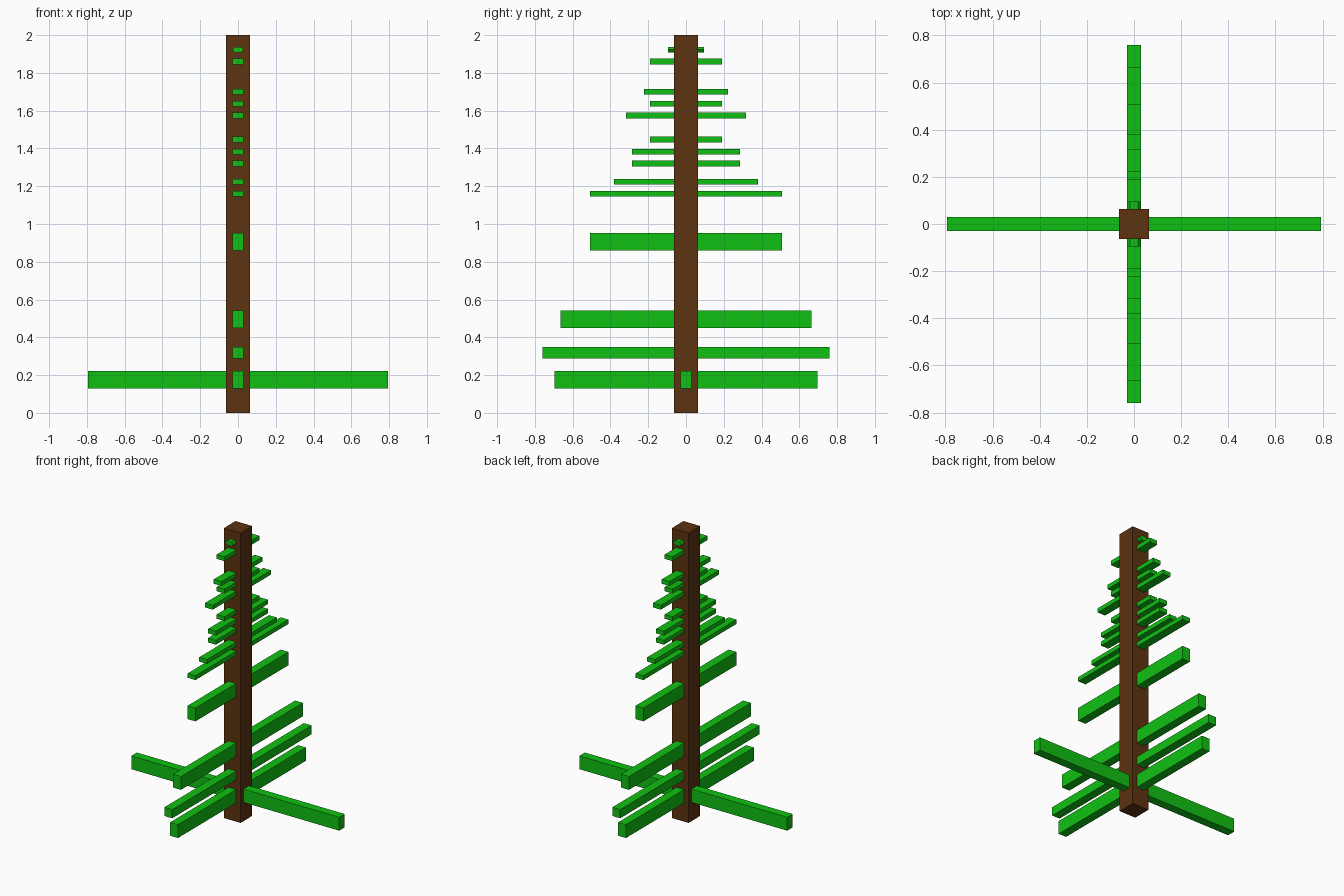
import bpy, bmesh, math
from mathutils import Matrix, Vector

cube = bpy.data.objects.get("Cube")
if cube:
    bpy.data.objects.remove(cube, do_unlink=True)


def make_material(name, color):
    mat = bpy.data.materials.new(name)
    mat.use_nodes = True
    mat.diffuse_color = color
    mat.node_tree.nodes["Principled BSDF"].inputs["Base Color"].default_value = color
    return mat


brown = make_material("bark_brown", (0.107, 0.033, 0.005, 1))
green = make_material("branch_green", (0.005, 0.53, 0.006, 1))


def add_prism(name, profile, half_length, z, mat, along_x=False):
    """Extrude an (x, z) profile along y, or along x when asked."""
    bm = bmesh.new()
    verts = [bm.verts.new((x, -half_length, h)) for x, h in profile]
    face = bm.faces.new(verts)
    ext = bmesh.ops.extrude_face_region(bm, geom=[face])
    moved = [v for v in ext["geom"] if isinstance(v, bmesh.types.BMVert)]
    bmesh.ops.translate(bm, verts=moved, vec=Vector((0, 2 * half_length, 0)))
    if along_x:
        bmesh.ops.rotate(bm, verts=bm.verts, matrix=Matrix.Rotation(math.pi / 2, 3, 'Z'))
    bmesh.ops.recalc_face_normals(bm, faces=bm.faces)
    mesh = bpy.data.meshes.new(name)
    bm.to_mesh(mesh)
    bm.free()
    mesh.materials.append(mat)
    obj = bpy.data.objects.new(name, mesh)
    obj.location.z = z
    bpy.context.collection.objects.link(obj)
    return obj


def rect(hw, hh):
    return [(-hw, -hh), (hw, -hh), (hw, hh), (-hw, hh)]


# Square trunk
add_prism("trunk", rect(0.0635, 1.0), 0.0635, 1.0, brown)

# Crossing bottom branch, left to right
add_prism("side_branch", rect(0.03, 0.046), 0.793, 0.175, green, along_x=True)

# Branches running front to back: half length, centre height, half thickness
branches = [
    (0.697, 0.175, 0.046), (0.760, 0.319, 0.030), (0.665, 0.495, 0.046),
    (0.507, 0.907, 0.046), (0.507, 1.161, 0.015), (0.380, 1.224, 0.015),
    (0.285, 1.320, 0.015), (0.285, 1.383, 0.015), (0.190, 1.447, 0.015),
    (0.317, 1.574, 0.015), (0.190, 1.637, 0.015), (0.222, 1.701, 0.015),
    (0.190, 1.860, 0.015),
]
for i, (half, z, thick) in enumerate(branches, 1):
    add_prism(f"branch_{i:02d}", rect(0.03, thick), half, z, green)

# Small six-sided top branch
hexagon = [(-0.03, 0), (-0.018, -0.015), (0.018, -0.015),
           (0.03, 0), (0.018, 0.015), (-0.018, 0.015)]
add_prism("top_branch", hexagon, 0.095, 1.923, green)
